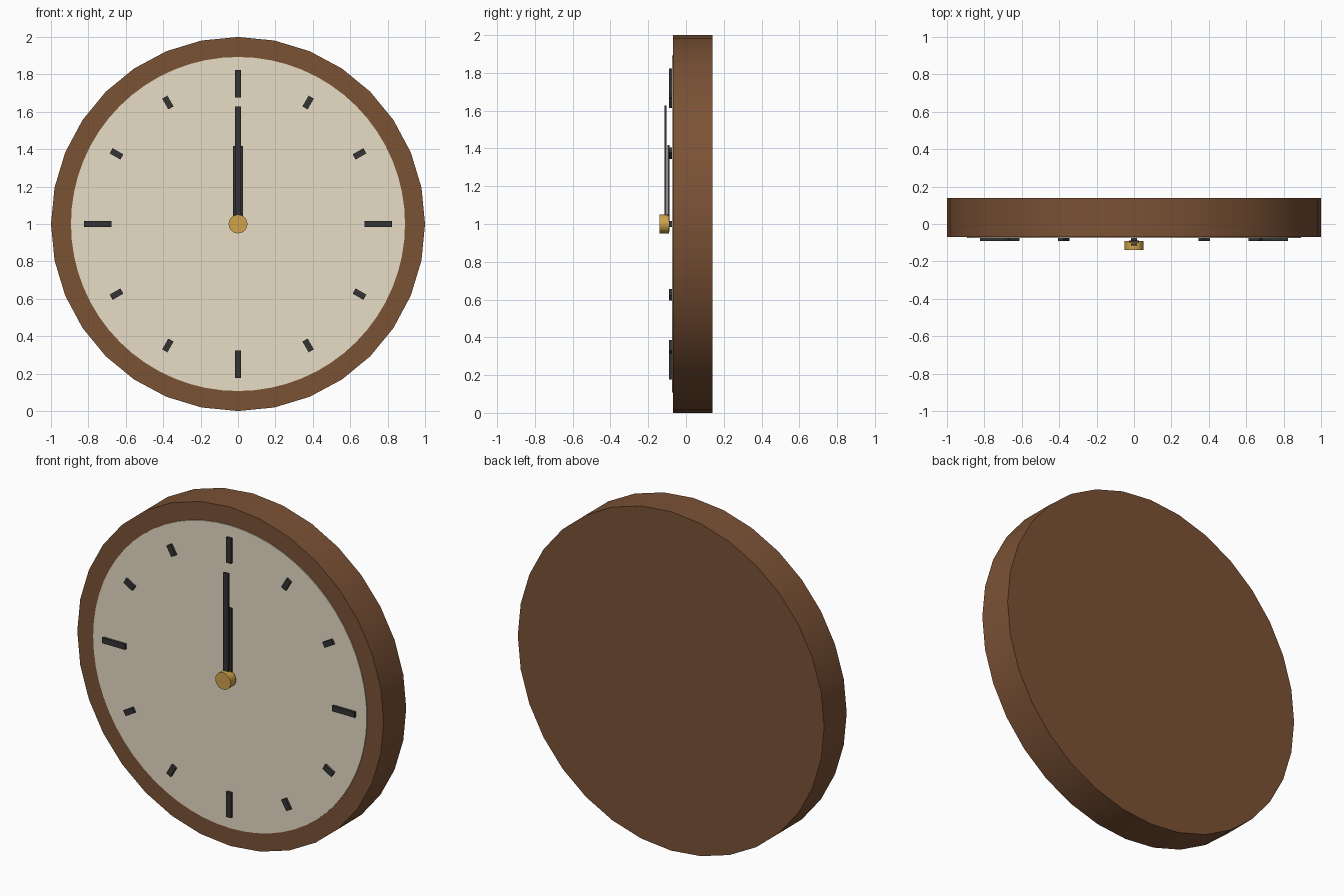
import bpy, math
from mathutils import Matrix, Vector

if "Cube" in bpy.data.objects:
    bpy.data.objects.remove(bpy.data.objects["Cube"])

CENTRE_Z = 1.0


def material(name, rgb):
    m = bpy.data.materials.new(name)
    m.diffuse_color = (*rgb, 1.0)
    m.use_nodes = True
    m.node_tree.nodes["Principled BSDF"].inputs["Base Color"].default_value = m.diffuse_color
    return m


wood = material("brown_wood", (0.198, 0.084, 0.036))
cream = material("cream", (0.83, 0.75, 0.59))
black = material("soft_black", (0.034, 0.034, 0.035))
brass = material("brass", (0.62, 0.36, 0.07))


def disc(name, radius, y0, y1, sides, mat):
    """Cylinder along y, centred on the clock axis."""
    bpy.ops.mesh.primitive_cylinder_add(
        vertices=sides, radius=radius, depth=y1 - y0,
        location=(0, (y0 + y1) / 2, CENTRE_Z), rotation=(math.pi / 2, 0, 0))
    ob = bpy.context.object
    ob.name = name
    ob.data.materials.append(mat)
    bpy.ops.object.shade_smooth_by_angle(angle=math.radians(30))
    return ob


def bar(name, width, r0, r1, y0, y1, mat, angle=0.0):
    """Box running outwards from radius r0 to r1 at a clockwise angle."""
    bpy.ops.mesh.primitive_cube_add(size=1)
    ob = bpy.context.object
    ob.name = name
    place = (Matrix.Translation((0, 0, CENTRE_Z))
             @ Matrix.Rotation(angle, 4, 'Y')
             @ Matrix.Translation((0, (y0 + y1) / 2, (r0 + r1) / 2))
             @ Matrix.Diagonal(Vector((width, y1 - y0, r1 - r0, 1))))
    ob.data.transform(place)
    ob.data.materials.append(mat)
    return ob


# Case and dial
disc("case", 1.0, -0.07, 0.14, 32, wood)
disc("dial", 0.893, -0.075, -0.06, 64, cream)

# Hour marks, longer at the quarters
for i in range(12):
    half = 0.074 if i % 3 == 0 else 0.033
    bar(f"hour_mark_{i + 1}", 0.032, 0.75 - half, 0.75 + half,
        -0.09, -0.073, black, i * math.pi / 6)

# Hands and centre cap
bar("hour_hand", 0.052, -0.04, 0.418, -0.099, -0.088, black)
bar("minute_hand", 0.032, -0.04, 0.627, -0.115, -0.104, black)
disc("centre_cap", 0.05, -0.14, -0.09, 32, brass)
